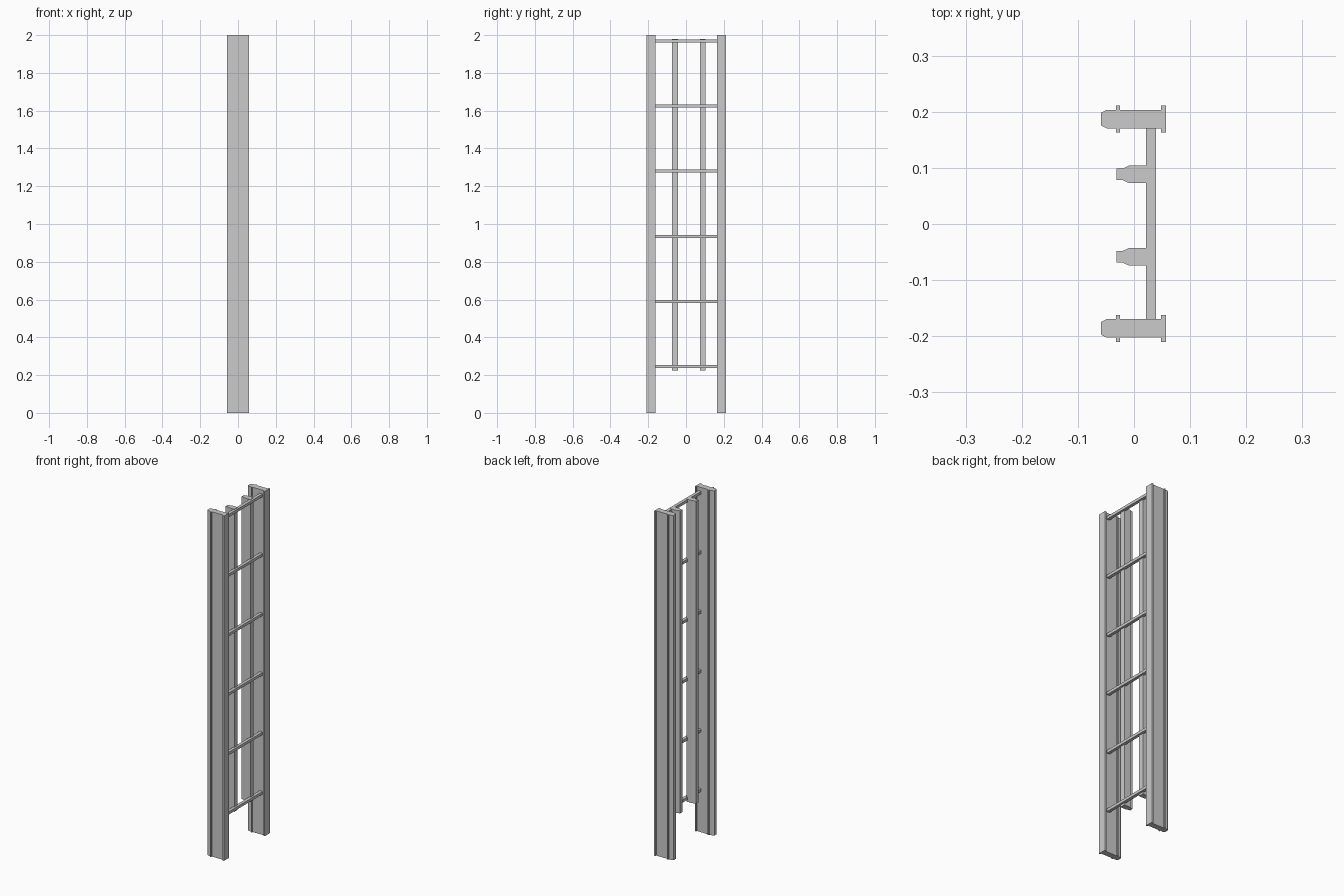
import bpy, bmesh

if "Cube" in bpy.data.objects:
    bpy.data.objects.remove(bpy.data.objects["Cube"])


def extrude_profile(name, points, y, z0, z1):
    """Extrude a closed xy outline vertically, offset along y."""
    bm = bmesh.new()
    face = bm.faces.new([bm.verts.new((px, py + y, z0)) for px, py in points])
    top = bmesh.ops.extrude_face_region(bm, geom=[face])
    verts = [g for g in top["geom"] if isinstance(g, bmesh.types.BMVert)]
    bmesh.ops.translate(bm, verts=verts, vec=(0, 0, z1 - z0))
    bmesh.ops.recalc_face_normals(bm, faces=bm.faces)
    mesh = bpy.data.meshes.new(name)
    bm.to_mesh(mesh)
    bm.free()
    obj = bpy.data.objects.new(name, mesh)
    bpy.context.collection.objects.link(obj)
    return obj


def symmetric(half):
    """Complete an outline by mirroring its upper half across y = 0."""
    return half + [(x, -y) for x, y in reversed(half)]


# Side rails: chamfered nose, narrow rib and rear flange
rail = symmetric([(-0.059, 0.011), (-0.049, 0.0165), (-0.032, 0.0165),
                  (-0.032, 0.024), (-0.025, 0.024), (-0.025, 0.0165),
                  (0.048, 0.0165), (0.048, 0.024), (0.057, 0.024)])
for side, y in (("left", -0.186), ("right", 0.187)):
    extrude_profile(side + "_side_rail", rail, y, 0, 2)

# Inner uprights: wide body tapering to a narrow front
strip = symmetric([(-0.031, 0.01), (-0.021, 0.01), (-0.009, 0.0155), (0.028, 0.0155)])
for side, y in (("left", -0.0585), ("right", 0.0885)):
    extrude_profile(side + "_inner_upright", strip, y, 0.225, 1.98)

# Rungs
rung = [(0.021, -0.17), (0.039, -0.17), (0.039, 0.17), (0.021, 0.17)]
for i in range(6):
    z = 0.245 + i * 0.345
    extrude_profile(f"rung_{i + 1}", rung, 0, z - 0.008, z + 0.008)
